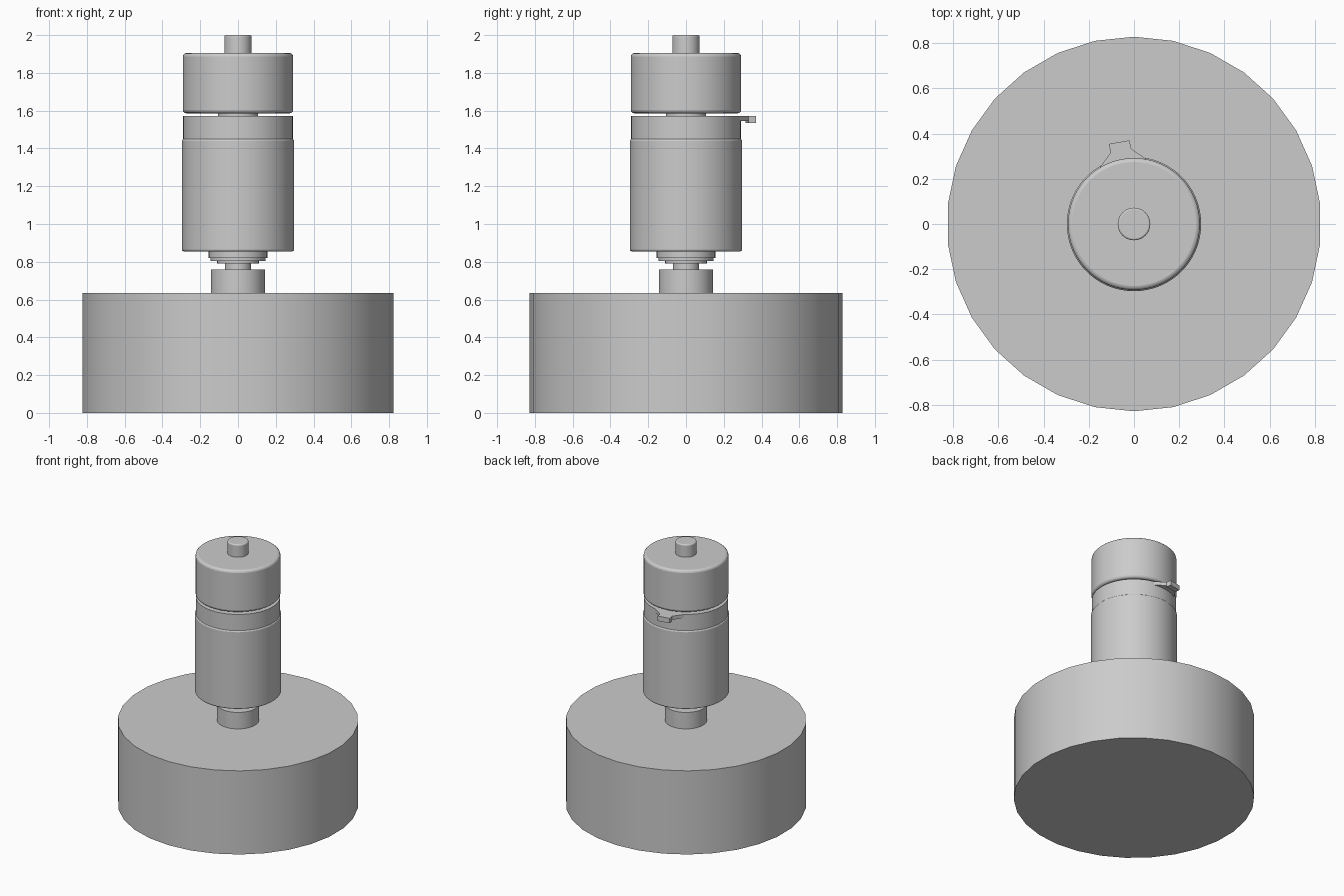
import bpy, bmesh, math

cube = bpy.data.objects.get("Cube")
if cube:
    bpy.data.objects.remove(cube, do_unlink=True)

grey = bpy.data.materials.new("plain grey")
grey.use_nodes = True
COLOUR = (0.6, 0.6, 0.6, 1)
grey.diffuse_color = COLOUR
grey.node_tree.nodes["Principled BSDF"].inputs["Base Color"].default_value = COLOUR


def finish(name, bm, bevel=0.0):
    bmesh.ops.recalc_face_normals(bm, faces=bm.faces[:])
    mesh = bpy.data.meshes.new(name)
    bm.to_mesh(mesh)
    bm.free()
    mesh.materials.append(grey)
    obj = bpy.data.objects.new(name, mesh)
    bpy.context.collection.objects.link(obj)
    if bevel:
        mod = obj.modifiers.new("rounded rims", "BEVEL")
        mod.width = bevel
        mod.segments = 3
        mod.limit_method = "ANGLE"
        mod.angle_limit = math.radians(50)
    bpy.ops.object.select_all(action="DESELECT")
    obj.select_set(True)
    bpy.context.view_layer.objects.active = obj
    bpy.ops.object.shade_smooth_by_angle(angle=math.radians(30))
    return obj


def disc(name, radius, bottom, top, sides=64, bevel=0.0):
    """Upright cylinder with a vertex facing +y."""
    bm = bmesh.new()
    ring = []
    for i in range(sides):
        a = math.pi / 2 + i * math.tau / sides
        ring.append(bm.verts.new((radius * math.cos(a), radius * math.sin(a), bottom)))
    extrude_up(bm, ring, top - bottom)
    return finish(name, bm, bevel)


def extrude_up(bm, ring, height):
    face = bm.faces.new(ring)
    result = bmesh.ops.extrude_face_region(bm, geom=[face], use_keep_orig=True)
    moved = [g for g in result["geom"] if isinstance(g, bmesh.types.BMVert)]
    bmesh.ops.translate(bm, verts=moved, vec=(0, 0, height))


def plate(name, outline, bottom, top):
    bm = bmesh.new()
    extrude_up(bm, [bm.verts.new((x, y, bottom)) for x, y in outline], top - bottom)
    return finish(name, bm)


# Wide faceted wheel and its hub
disc("base_wheel", 0.828, 0, 0.635, sides=30)
disc("hub_collar", 0.144, 0.635, 0.76)

# Stepped shaft between hub and body
disc("lower_shaft", 0.07, 0.7, 0.9)
disc("retaining_ring", 0.11, 0.79, 0.805)
disc("bearing_lip", 0.145, 0.805, 0.82)
disc("bearing_boss", 0.155, 0.82, 0.87)

# Main body, upper band and cap
disc("body_shell", 0.297, 0.855, 1.45, bevel=0.01)
disc("body_band", 0.29, 1.43, 1.572)
disc("neck", 0.107, 1.56, 1.6)
disc("cap", 0.292, 1.586, 1.905, bevel=0.018)
disc("top_shaft", 0.072, 1.89, 2.0, bevel=0.008)

# Terminal tab at the back
plate("tab_root", [(-0.18, 0.21), (0.08, 0.27), (-0.012, 0.332), (-0.104, 0.315)], 1.545, 1.572)
plate("tab_end", [(-0.104, 0.315), (-0.012, 0.332), (-0.02, 0.37), (-0.111, 0.354)], 1.535, 1.572)
